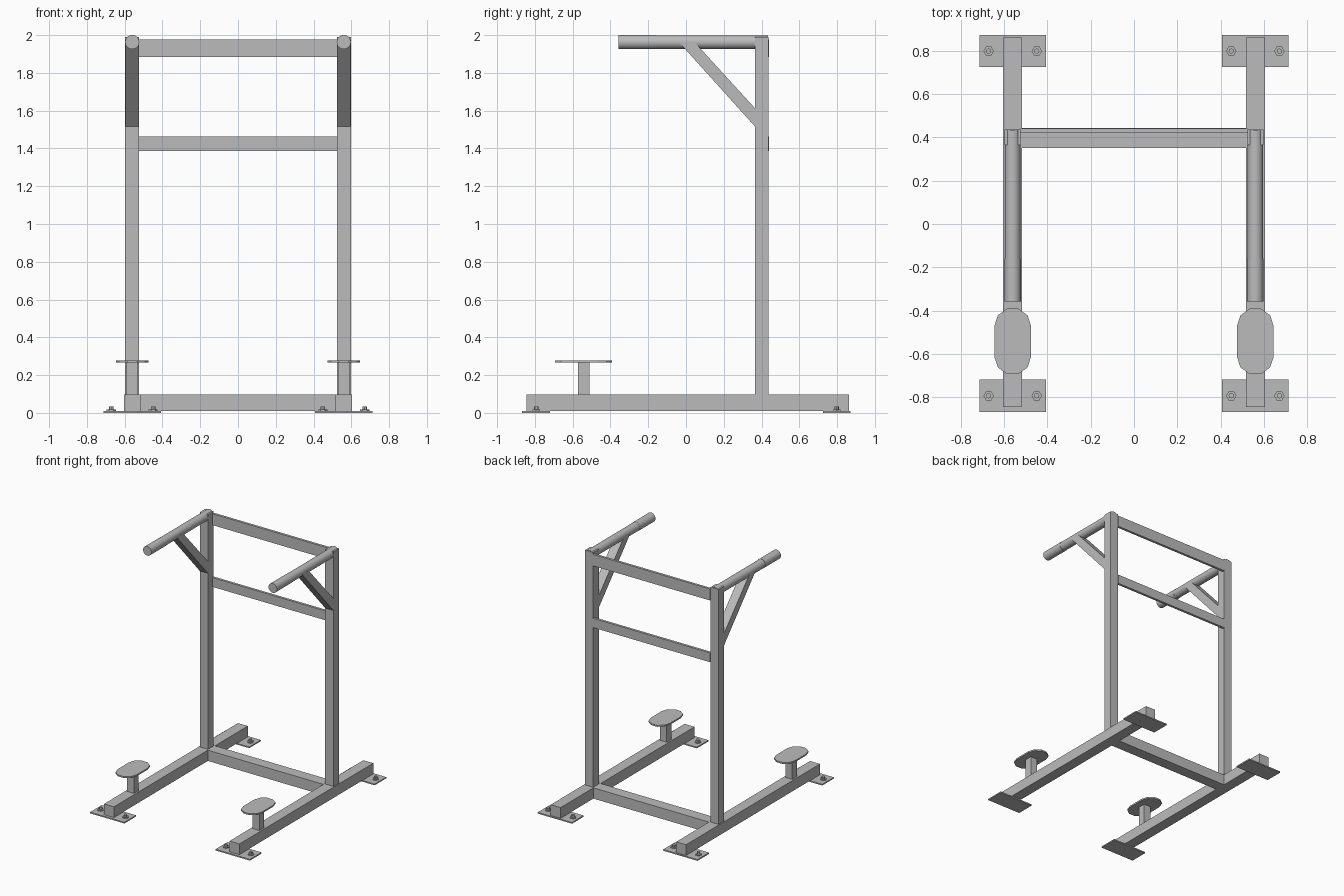
import bpy
import bmesh
import math

cube = bpy.data.objects.get("Cube")
if cube:
    bpy.data.objects.remove(cube, do_unlink=True)

# Single painted-steel colour
steel = bpy.data.materials.new("grey steel")
steel.use_nodes = True
GREY = (0.5, 0.5, 0.5, 1)
steel.diffuse_color = GREY
steel.node_tree.nodes["Principled BSDF"].inputs["Base Color"].default_value = GREY


def prism(name, outline, low, high, place):
    """Extrude a 2D outline between low and high; place maps (u, v, w) to xyz."""
    bm = bmesh.new()
    ends = [[bm.verts.new(place(u, v, w)) for u, v in outline] for w in (low, high)]
    n = len(outline)
    bm.faces.new(ends[0])
    bm.faces.new(ends[1])
    for i in range(n):
        j = (i + 1) % n
        bm.faces.new((ends[0][i], ends[0][j], ends[1][j], ends[1][i]))
    bmesh.ops.recalc_face_normals(bm, faces=bm.faces)
    mesh = bpy.data.meshes.new(name)
    bm.to_mesh(mesh)
    bm.free()
    mesh.materials.append(steel)
    obj = bpy.data.objects.new(name, mesh)
    bpy.context.collection.objects.link(obj)
    return obj


def upright(u, v, w):
    return (u, v, w)


def along_y(u, v, w):
    return (u, w, v)


def along_x(u, v, w):
    return (w, u, v)


def box(name, x, y, z):
    outline = [(x[0], y[0]), (x[1], y[0]), (x[1], y[1]), (x[0], y[1])]
    return prism(name, outline, z[0], z[1], upright)


def circle(cx, cy, r, n):
    return [(cx + r * math.cos(2 * math.pi * i / n),
             cy + r * math.sin(2 * math.pi * i / n)) for i in range(n)]


def smooth(obj):
    bpy.ops.object.select_all(action="DESELECT")
    obj.select_set(True)
    bpy.context.view_layer.objects.active = obj
    bpy.ops.object.shade_smooth_by_angle(angle=math.radians(30))


def pedal_outline(cx, cy, r, half, steps):
    """Oblong with faceted half-round ends."""
    pts = []
    for end, start in ((half, 0), (-half, math.pi)):
        for i in range(steps + 1):
            a = start + math.pi * i / steps
            pts.append((cx + r * math.cos(a), cy + end + r * math.sin(a)))
    return pts


for side, s in (("left", 1), ("right", -1)):
    c = 0.56 * s

    # Floor rail and upright post
    box(side + "_floor_rail", (c - 0.044, c + 0.044), (-0.845, 0.862), (0.01, 0.097))
    box(side + "_post", (c - 0.037, c + 0.037), (0.365, 0.437), (0.097, 1.99))

    # Round handle with a slightly thicker grip
    smooth(prism(side + "_handle", circle(c, 1.963, 0.036, 32), -0.35, 0.435, along_y))
    smooth(prism(side + "_grip", circle(c, 1.963, 0.0375, 32), -0.357, -0.16, along_y))

    # Diagonal brace under the handle
    brace = [(-0.035, 1.96), (0.048, 1.96), (0.366, 1.612), (0.366, 1.515)]
    prism(side + "_brace", brace, c - 0.0365, c + 0.0365, along_x)

    # Foot pedal on a short stem
    box(side + "_pedal_stem", (c - 0.031, c + 0.031), (-0.571, -0.51), (0.097, 0.266))
    prism(side + "_pedal", pedal_outline(c, -0.542, 0.085, 0.07, 5), 0.266, 0.278, upright)

    # Anchor plates, each with two bolts
    for end, y in (("front", -0.793), ("back", 0.798)):
        box(f"{side}_{end}_plate", (c - 0.153, c + 0.153), (y - 0.074, y + 0.074), (0, 0.01))
        for where, dx in (("inner", -0.111 * s), ("outer", 0.111 * s)):
            bolt = f"{side}_{end}_{where}"
            prism(bolt + "_nut", circle(c + dx, y, 0.024, 6), 0.01, 0.018, upright)
            smooth(prism(bolt + "_bolt", circle(c + dx, y, 0.012, 12), 0.018, 0.035, upright))

# Cross members joining the two sides
box("floor_crossbar", (-0.517, 0.517), (0.352, 0.444), (0.01, 0.097))
box("middle_crossbar", (-0.524, 0.524), (0.42, 0.44), (1.387, 1.462))
box("top_crossbar", (-0.524, 0.524), (0.42, 0.44), (1.885, 1.977))
